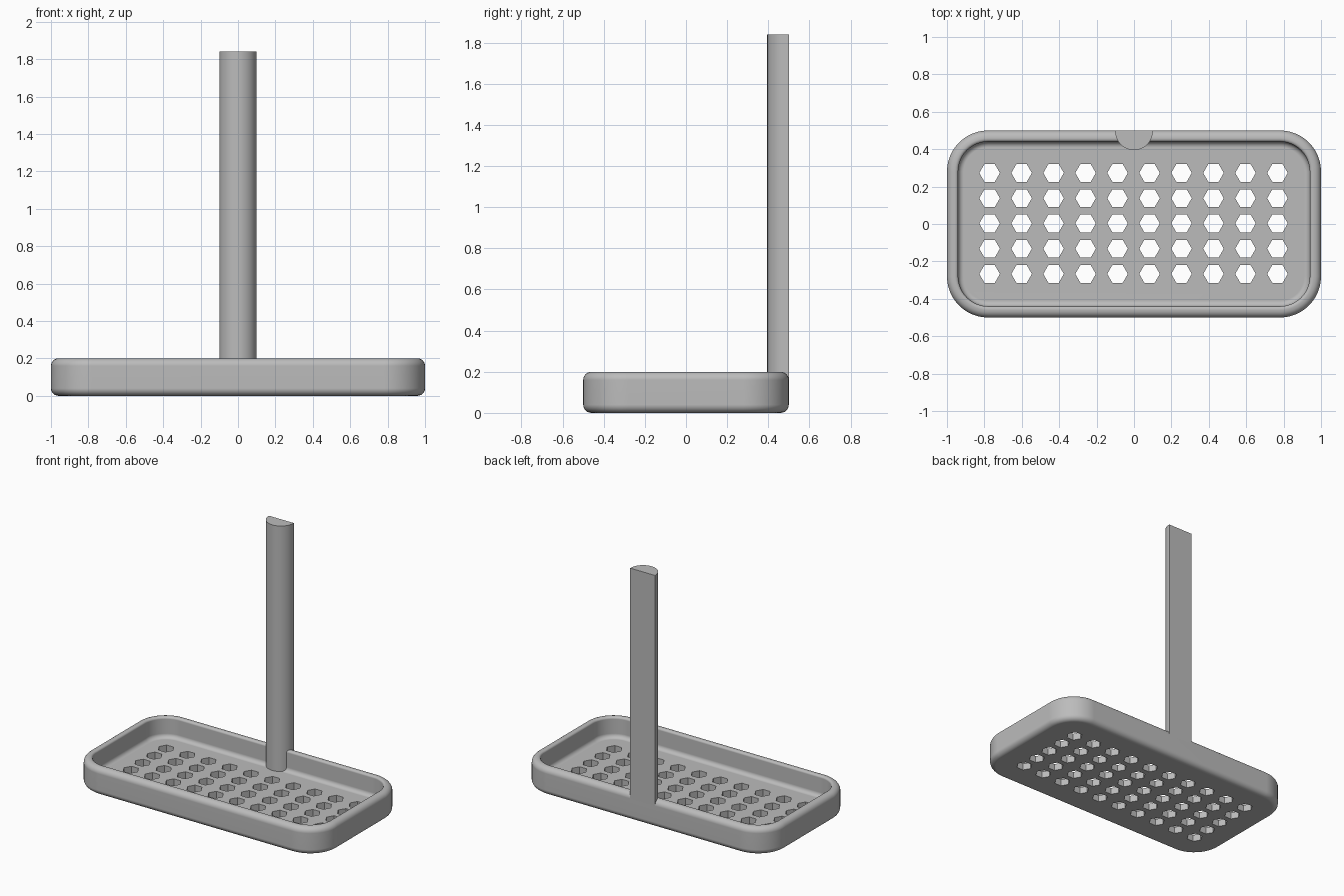
import bpy, bmesh
from math import sin, cos, pi, radians

cube = bpy.data.objects.get("Cube")
if cube:
    bpy.data.objects.remove(cube, do_unlink=True)

grey = bpy.data.materials.new("plain grey")
grey.use_nodes = True
colour = (0.5, 0.5, 0.5, 1)
grey.diffuse_color = colour
grey.node_tree.nodes["Principled BSDF"].inputs["Base Color"].default_value = colour


def make(name, bm):
    bmesh.ops.recalc_face_normals(bm, faces=bm.faces)
    mesh = bpy.data.meshes.new(name)
    bm.to_mesh(mesh)
    bm.free()
    mesh.materials.append(grey)
    obj = bpy.data.objects.new(name, mesh)
    bpy.context.collection.objects.link(obj)
    return obj


def activate(obj):
    bpy.ops.object.select_all(action='DESELECT')
    obj.select_set(True)
    bpy.context.view_layer.objects.active = obj


def smooth(obj):
    activate(obj)
    bpy.ops.object.shade_smooth_by_angle(angle=radians(30))
    obj.modifiers.new("even shading", 'WEIGHTED_NORMAL').keep_sharp = True


def skin(bm, rings):
    """Close a stack of equal point rings into a solid."""
    loops = [[bm.verts.new(p) for p in ring] for ring in rings]
    for a, b in zip(loops, loops[1:]):
        for i in range(len(a)):
            j = (i + 1) % len(a)
            bm.faces.new((a[i], a[j], b[j], b[i]))
    bm.faces.new(loops[0][::-1])
    bm.faces.new(loops[-1])


def rounded_ring(inset, z, steps=12):
    """Rounded rectangle, offset inwards from the tray outline."""
    radius = 0.22
    r = radius - inset
    ring = []
    for k, (sx, sy) in enumerate([(1, 1), (-1, 1), (-1, -1), (1, -1)]):
        for i in range(steps + 1):
            a = (k + i / steps) * pi / 2
            ring.append((sx * (1 - radius) + r * cos(a),
                         sy * (0.5 - radius) + r * sin(a), z))
    return ring


def arc(cx, cz, r, start, end, steps=6):
    return [(cx + r * cos(radians(start + (end - start) * i / steps)),
             cz + r * sin(radians(start + (end - start) * i / steps)))
            for i in range(steps + 1)]


# Tray: section as (inset, height), from the underside over the rim to the floor
HEIGHT, FLOOR, WALL = 0.2, 0.05, 0.06
section = (arc(0.04, 0.04, 0.04, 270, 180)
           + arc(0.04, HEIGHT - 0.04, 0.04, 180, 90)
           + arc(WALL - 0.015, HEIGHT - 0.015, 0.015, 90, 0, 4)
           + arc(WALL + 0.03, FLOOR + 0.03, 0.03, 180, 270))
bm = bmesh.new()
skin(bm, [rounded_ring(d, z) for d, z in section])
tray = make("tray", bm)

# Hexagonal drain holes
bm = bmesh.new()
for col in range(10):
    for row in range(5):
        x, y = -0.772 + col * 0.171, 0.273 - row * 0.135
        skin(bm, [[(x + 0.055 * cos(i * pi / 3), y + 0.055 * sin(i * pi / 3), z)
                   for i in range(6)] for z in (-0.1, 0.1)])
cutter = make("hole_cutter", bm)
cutter.hide_render = True
cut = tray.modifiers.new("drain holes", 'BOOLEAN')
cut.operation = 'DIFFERENCE'
cut.solver = 'EXACT'
cut.object = cutter
activate(tray)
bpy.ops.object.modifier_apply(modifier=cut.name)
bpy.data.objects.remove(cutter, do_unlink=True)
smooth(tray)

# Post: half-round bar with its flat side flush with the back of the tray
outline = [(0.1, 0.5)] + [(0.1 * cos(a), 0.495 - 0.1 * sin(a))
                          for a in (i * pi / 32 for i in range(33))] + [(-0.1, 0.5)]
bm = bmesh.new()
skin(bm, [[(x, y, z) for x, y in outline] for z in (0.045, 1.84)])
smooth(make("post", bm))
